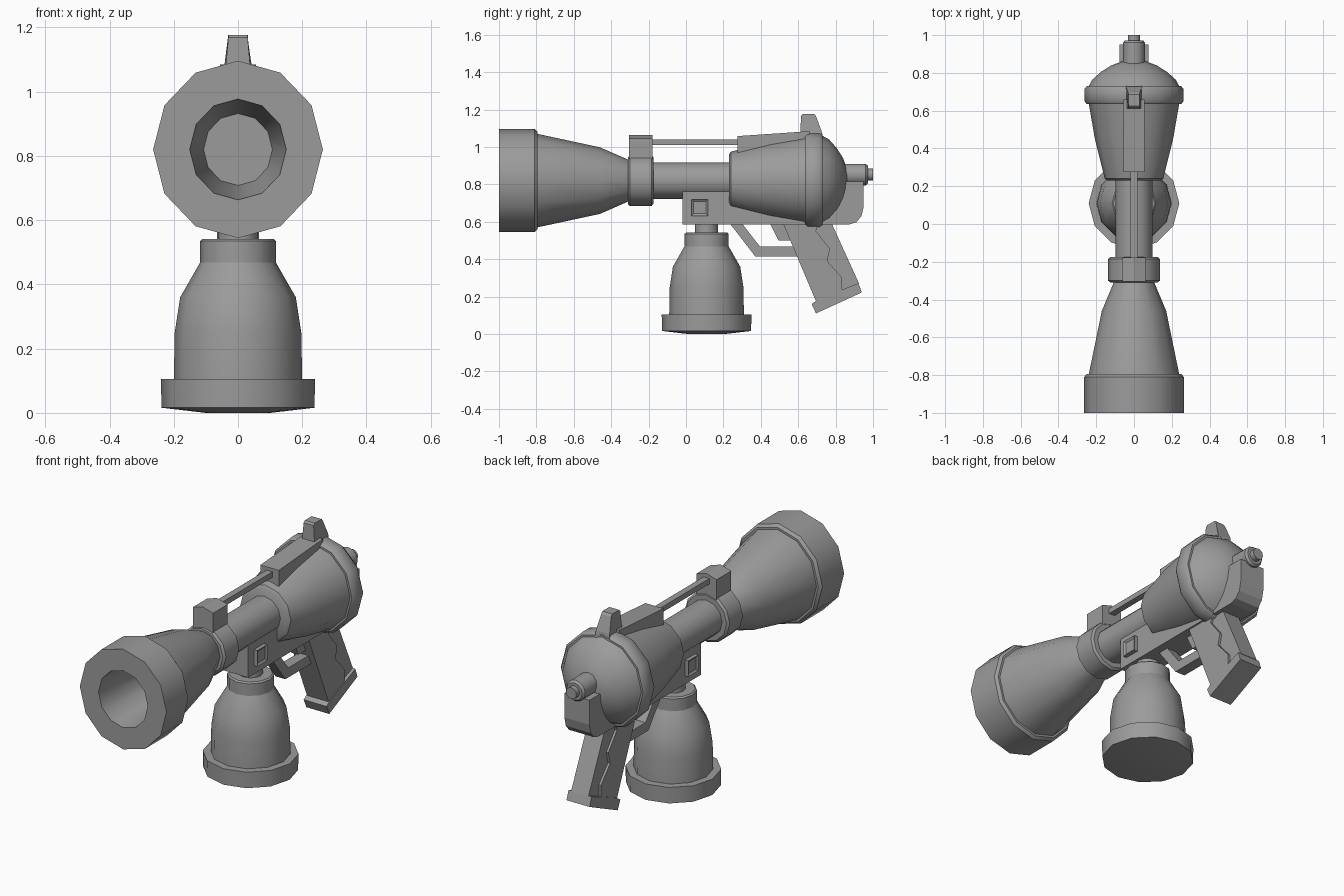
import bpy
import bmesh
from math import pi, sin, cos, radians

if "Cube" in bpy.data.objects:
    bpy.data.objects.remove(bpy.data.objects["Cube"])

grey = bpy.data.materials.new("plain grey")
grey.use_nodes = True
colour = (0.33, 0.33, 0.33, 1)
grey.diffuse_color = colour
grey.node_tree.nodes["Principled BSDF"].inputs["Base Color"].default_value = colour

AXIS_Z = 0.82   # height of the barrel axis
SIDES = 12


def finish(name, bm, smooth=False):
    bmesh.ops.recalc_face_normals(bm, faces=bm.faces)
    mesh = bpy.data.meshes.new(name)
    bm.to_mesh(mesh)
    bm.free()
    mesh.materials.append(grey)
    obj = bpy.data.objects.new(name, mesh)
    bpy.context.collection.objects.link(obj)
    if smooth:
        bpy.ops.object.select_all(action="DESELECT")
        obj.select_set(True)
        bpy.context.view_layer.objects.active = obj
        bpy.ops.object.shade_smooth_by_angle(angle=radians(38))
    return obj


def lathe(name, profile, place, squash=1):
    """Revolve (position, radius) pairs; place maps (side, up, along) to a point."""
    bm = bmesh.new()
    rings = []
    for along, r in profile:
        angles = [2 * pi * i / SIDES for i in range(SIDES)]
        rings.append([bm.verts.new(place(r * squash * sin(a), r * cos(a), along)) for a in angles])
    for a, b in zip(rings, rings[1:]):
        for i in range(SIDES):
            j = (i + 1) % SIDES
            bm.faces.new((a[i], a[j], b[j], b[i]))
    bm.faces.new(rings[0])
    bm.faces.new(rings[-1])
    return finish(name, bm, True)


def along_barrel(s, u, t):
    return (s, t, AXIS_Z + u)


def upright(s, u, t):
    return (s, 0.11 + u, t)


def slab(name, outline, half, x=0):
    """Extrude a (y, z) outline sideways, centred on x."""
    bm = bmesh.new()
    face = bm.faces.new([bm.verts.new((x - half, y, z)) for y, z in outline])
    moved = bmesh.ops.extrude_face_region(bm, geom=[face])["geom"]
    verts = [v for v in moved if isinstance(v, bmesh.types.BMVert)]
    bmesh.ops.translate(bm, verts=verts, vec=(2 * half, 0, 0))
    return finish(name, bm)


def rect(y0, y1, z0, z1):
    return [(y0, z0), (y1, z0), (y1, z1), (y0, z1)]


# Hollow flared muzzle
lathe("muzzle", [(-0.6, 0.112), (-1, 0.157), (-1, 0.276), (-0.81, 0.276), (-0.795, 0.262),
                 (-0.795, 0.25), (-0.46, 0.178), (-0.3, 0.108)], along_barrel, 0.957)

# Barrel and its collar
lathe("barrel", [(-0.33, 0.098), (0.26, 0.098)], along_barrel)
lathe("barrel_collar", [(-0.31, 0.125), (-0.3, 0.137), (-0.185, 0.137), (-0.175, 0.125)], along_barrel)

# Rear body with ring and dome
lathe("rear_body", [(0.23, 0.14), (0.24, 0.155), (0.45, 0.207), (0.64, 0.24)], along_barrel)
lathe("rear_ring", [(0.635, 0.25), (0.65, 0.262), (0.715, 0.262), (0.73, 0.25)], along_barrel)
lathe("rear_dome", [(0.72, 0.245), (0.765, 0.22), (0.805, 0.175), (0.84, 0.12), (0.862, 0.06)],
      along_barrel)


def along_knob(s, u, t):
    return (s, t, 0.852 + u)


# Rear knob
lathe("rear_knob", [(0.84, 0.058), (0.96, 0.058), (0.972, 0.048), (0.972, 0.032), (1, 0.032)], along_knob)

# Collar block with a shallow gabled top
bm = bmesh.new()
gable = [(-0.062, 0.9), (0.062, 0.9), (0.062, 1.045), (0, 1.063), (-0.062, 1.045)]
face = bm.faces.new([bm.verts.new((x, -0.305, z)) for x, z in gable])
moved = bmesh.ops.extrude_face_region(bm, geom=[face])["geom"]
bmesh.ops.translate(bm, verts=[v for v in moved if isinstance(v, bmesh.types.BMVert)], vec=(0, 0.127, 0))
finish("collar_block", bm)

# Top rail and housing
slab("top_rail", rect(-0.2, 0.3, 1.01, 1.04), 0.018)
slab("top_housing", [(0.275, 0.93), (0.66, 0.93), (0.66, 1.085), (0.6, 1.08), (0.275, 1.058)], 0.056)

# Tapered rear sight
sight = slab("rear_sight", [(0.61, 1.03), (0.735, 1.03), (0.725, 1.085), (0.695, 1.165),
                            (0.685, 1.177), (0.625, 1.177), (0.615, 1.168)], 0.042)
for v in sight.data.vertices:
    if v.co.z > 1.1:
        v.co.x *= 0.72

# Lower frame running back under the body
slab("lower_frame", [(-0.02, 0.765), (-0.02, 0.585), (0.87, 0.585), (0.91, 0.597), (0.938, 0.63),
                     (0.95, 0.68), (0.95, 0.815), (0.8, 0.815), (0.8, 0.765)], 0.076)

# Square side buttons: raised rim around a sunken centre
for side, x in (("left", 0.08), ("right", -0.08)):
    button = slab(side + "_button", rect(0.03, 0.118, 0.632, 0.72), 0.017, x)
    bm = bmesh.new()
    bm.from_mesh(button.data)
    outer = max(bm.faces, key=lambda f: f.calc_center_median().x * x)
    bmesh.ops.inset_region(bm, faces=[outer], thickness=0.016, depth=0)
    bmesh.ops.translate(bm, verts=outer.verts, vec=(-0.1 * x, 0, 0))
    bm.to_mesh(button.data)
    bm.free()

# Trigger and guard
slab("trigger_guard", [(0.235, 0.59), (0.37, 0.415), (0.62, 0.415), (0.62, 0.468), (0.395, 0.468),
                       (0.3, 0.59)], 0.03)
slab("trigger", [(0.45, 0.59), (0.495, 0.5), (0.58, 0.5), (0.58, 0.59)], 0.022)

# Grip with raised zigzag front panels and a foot
slab("grip", [(0.52, 0.6), (0.7, 0.175), (0.925, 0.27), (0.775, 0.6)], 0.053)
slab("grip_panel", [(0.515, 0.6), (0.695, 0.175), (0.835, 0.235), (0.835, 0.3), (0.755, 0.39),
                    (0.77, 0.455), (0.695, 0.55), (0.71, 0.6)], 0.066)
slab("grip_foot", [(0.672, 0.16), (0.695, 0.11), (0.94, 0.222), (0.922, 0.272), (0.83, 0.235),
                   (0.7, 0.18)], 0.07)

# Canister hanging below the frame
lathe("canister_base", [(0, 0.1), (0.016, 0.238), (0.105, 0.24), (0.105, 0.19)], upright)
lathe("canister_body", [(0.09, 0.2), (0.25, 0.197), (0.36, 0.18), (0.47, 0.117)], upright)
lathe("canister_collar", [(0.465, 0.118), (0.535, 0.118), (0.542, 0.11)], upright)
lathe("canister_neck", [(0.53, 0.062), (0.6, 0.062)], upright)
